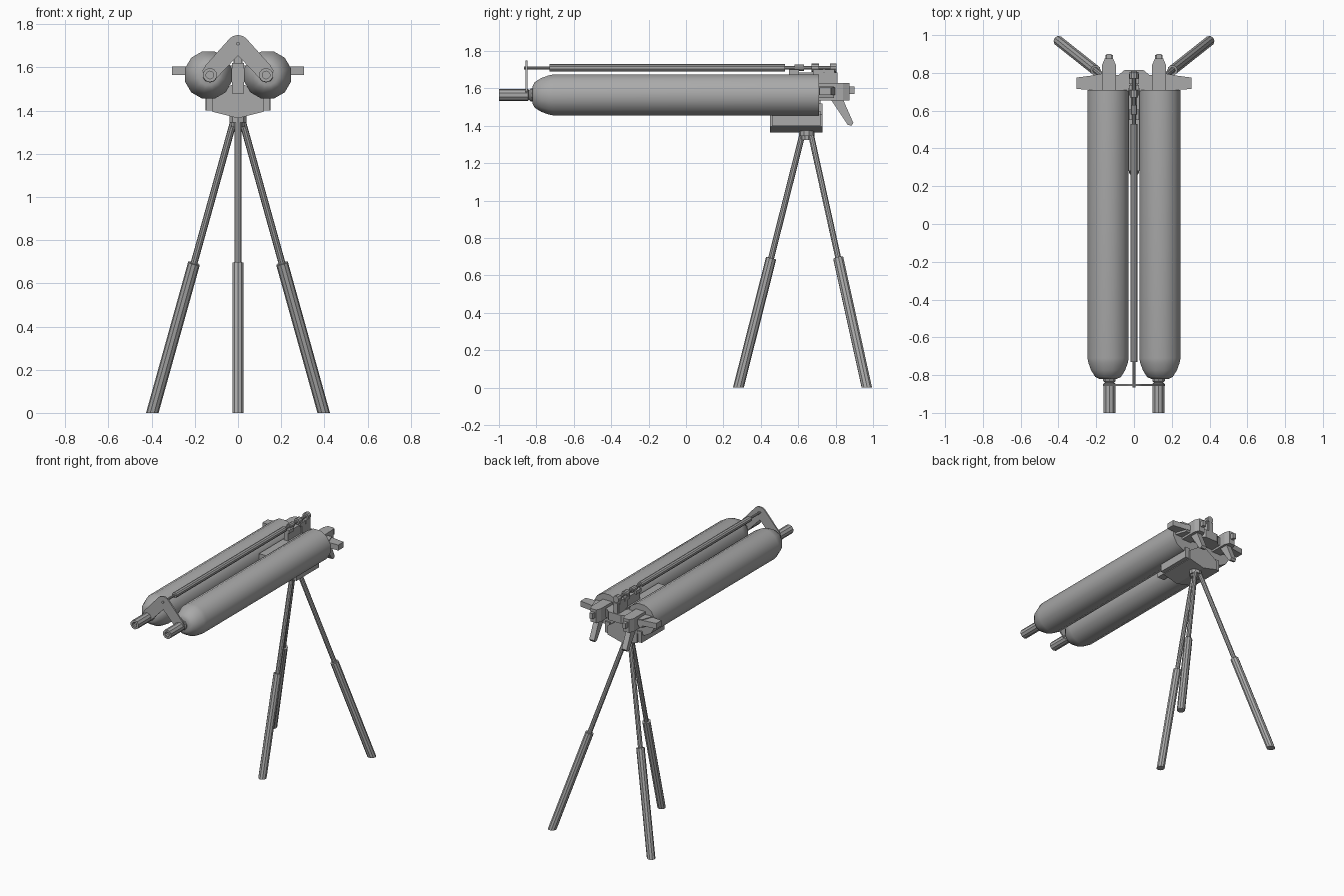
import bpy, bmesh, math
from mathutils import Vector, Matrix

if "Cube" in bpy.data.objects:
    bpy.data.objects.remove(bpy.data.objects["Cube"])

steel = bpy.data.materials.new("grey steel")
steel.use_nodes = True
GREY = (0.4, 0.4, 0.4, 1)
steel.diffuse_color = GREY
steel.node_tree.nodes["Principled BSDF"].inputs["Base Color"].default_value = GREY


def finish(name, bm, smooth=True):
    bmesh.ops.recalc_face_normals(bm, faces=bm.faces[:])
    mesh = bpy.data.meshes.new(name)
    bm.to_mesh(mesh)
    bm.free()
    mesh.materials.append(steel)
    ob = bpy.data.objects.new(name, mesh)
    bpy.context.collection.objects.link(ob)
    if smooth:
        bpy.ops.object.select_all(action='DESELECT')
        ob.select_set(True)
        bpy.context.view_layer.objects.active = ob
        bpy.ops.object.shade_smooth_by_angle(angle=math.radians(35))
    return ob


def lathe(name, profile, x, z, sides):
    """Turn (radius, y) pairs round an axis along y."""
    bm = bmesh.new()
    rings = []
    for r, y in profile:
        ring = []
        for i in range(sides):
            a = math.tau * (i + 0.5) / sides
            ring.append(bm.verts.new((x + r * math.cos(a), y, z + r * math.sin(a))))
        rings.append(ring)
    for a, b in zip(rings, rings[1:]):
        for i in range(sides):
            j = (i + 1) % sides
            bm.faces.new((a[i], a[j], b[j], b[i]))
    bm.faces.new(rings[0])
    bm.faces.new(rings[-1])
    return finish(name, bm)


def prism(name, outline, axis, lo, hi):
    """Extrude a 2D outline along an axis; the outline keeps the other two in order."""
    bm = bmesh.new()

    def point(p, d):
        c = list(p)
        c.insert("xyz".index(axis), d)
        return bm.verts.new(c)
    a = [point(p, lo) for p in outline]
    b = [point(p, hi) for p in outline]
    bm.faces.new(a)
    bm.faces.new(b)
    for i in range(len(a)):
        j = (i + 1) % len(a)
        bm.faces.new((a[i], a[j], b[j], b[i]))
    return finish(name, bm, False)


def box(name, x, y, z):
    return prism(name, [(x[0], y[0]), (x[1], y[0]), (x[1], y[1]), (x[0], y[1])], "z", *z)


def rod(name, start, end, radius, sides=12, ground=False):
    start, end = Vector(start), Vector(end)
    d = end - start
    bm = bmesh.new()
    bmesh.ops.create_cone(bm, cap_ends=True, segments=sides, radius1=radius,
                          radius2=radius, depth=d.length)
    turn = d.to_track_quat('Z', 'Y').to_matrix().to_4x4()
    bm.transform(Matrix.Translation((start + end) / 2) @ turn)
    if ground:  # slide the lower ring along the leg so the foot sits flat
        for v in bm.verts:
            if v.co.z < 0.1:
                v.co -= d * (v.co.z / d.z)
    return finish(name, bm)


AXIS_Z = 1.565
for side, s in (("left", 1), ("right", -1)):
    # Water jacket and hollow muzzle
    lathe(side + "_barrel_jacket", [(0.048, -0.82), (0.07, -0.81), (0.093, -0.775),
          (0.108, -0.735), (0.113, -0.71), (0.113, 0.71)], s * 0.137, AXIS_Z, 12)
    lathe(side + "_muzzle", [(0.018, -0.93), (0.018, -1.0), (0.033, -1.0), (0.033, -0.845),
          (0.025, -0.84), (0.035, -0.83), (0.035, -0.79)], s * 0.13, AXIS_Z, 10)

    # Receiver with a narrowed rear end and button
    prism(side + "_receiver", [(s * x, y) for x, y in ((0.095, 0.7), (0.17, 0.7), (0.17, 0.84),
          (0.155, 0.875), (0.11, 0.875), (0.095, 0.84))], "z", 1.535, 1.63)
    box(side + "_receiver_button", (s * 0.12, s * 0.145), (0.87, 0.9), (1.57, 1.61))

    # Side wing
    prism(side + "_wing", [(s * x, y) for x, y in ((0.15, 0.705), (0.305, 0.715), (0.305, 0.775),
          (0.23, 0.785), (0.15, 0.8))], "z", 1.565, 1.605)

    # Raked grip
    prism(side + "_grip", [(0.775, 1.54), (0.84, 1.54), (0.895, 1.415), (0.885, 1.4),
          (0.865, 1.405)], "x", s * 0.11, s * 0.15)

    # Bracket foot under the jacket
    box(side + "_cradle_lug", (s * 0.11, s * 0.148), (0.46, 0.72), (1.4, 1.48))

# Rear yoke and spine between the jackets
prism("rear_yoke", [(-0.23, 0.705), (0.23, 0.705), (0.2, 0.79), (0.08, 0.79), (0.05, 0.815),
      (-0.05, 0.815), (-0.08, 0.79), (-0.2, 0.79)], "z", 1.55, 1.61)
box("rear_sight_post", (-0.022, 0.022), (0.7, 0.8), (1.6, 1.685))
box("spine", (-0.028, 0.028), (0.28, 0.72), (1.48, 1.62))

# Cradle block on top of the tripod
prism("cradle", [(-0.118, 1.46), (-0.118, 1.395), (0, 1.365), (0.118, 1.395), (0.118, 1.46),
      (0.03, 1.52), (-0.03, 1.52)], "y", 0.45, 0.73)

# Front sight bracket: rounded peak with two arms reaching the muzzles
peak = [(0.055 * math.cos(a), 1.695 + 0.055 * math.sin(a))
        for a in (math.radians(40 + 12.5 * i) for i in range(9))]
prism("front_bracket", [(0.165, 1.585), (0.15, 1.61)] + peak + [(-0.15, 1.61), (-0.165, 1.585),
      (-0.135, 1.535), (-0.1, 1.55), (0, 1.655), (0.1, 1.55), (0.135, 1.535)],
      "y", -0.857, -0.847)

# Sighting tube with its stepped rod and collars
lathe("sight_tube", [(0.008, -0.865), (0.008, -0.73), (0.02, -0.73), (0.02, 0.53),
      (0.01, 0.53), (0.01, 0.58), (0.018, 0.58), (0.018, 0.63), (0.01, 0.63), (0.01, 0.67),
      (0.022, 0.67), (0.022, 0.71), (0.01, 0.71), (0.01, 0.77), (0.024, 0.77), (0.024, 0.805)],
      0, 1.71, 10)
for i, y in enumerate((0.55, 0.68, 0.74)):
    box("sight_clamp_%d" % (i + 1), (-0.026, 0.026), (y, y + 0.055), (1.675, 1.7))
box("sight_rail", (-0.016, 0.016), (0.55, 0.81), (1.6, 1.685))

# Tripod: pivot head and three telescopic legs
rod("tripod_head", (0, 0.645, 1.345), (0, 0.645, 1.4), 0.042, 10)
rod("tripod_pivot", (0, 0.645, 1.325), (0, 0.645, 1.35), 0.032, 10)
LEGS = {"front": ((0, 0.62, 1.345), (0, 0.28, 0)),
        "back_left": ((0.022, 0.67, 1.345), (0.397, 0.967, 0)),
        "back_right": ((-0.022, 0.67, 1.345), (-0.397, 0.967, 0))}
for name, (top, foot) in LEGS.items():
    joint = Vector(foot).lerp(Vector(top), 0.515)
    rod(name + "_leg_upper", joint, top, 0.016, 10)
    rod(name + "_leg_lower", foot, joint, 0.028, 10, ground=True)
